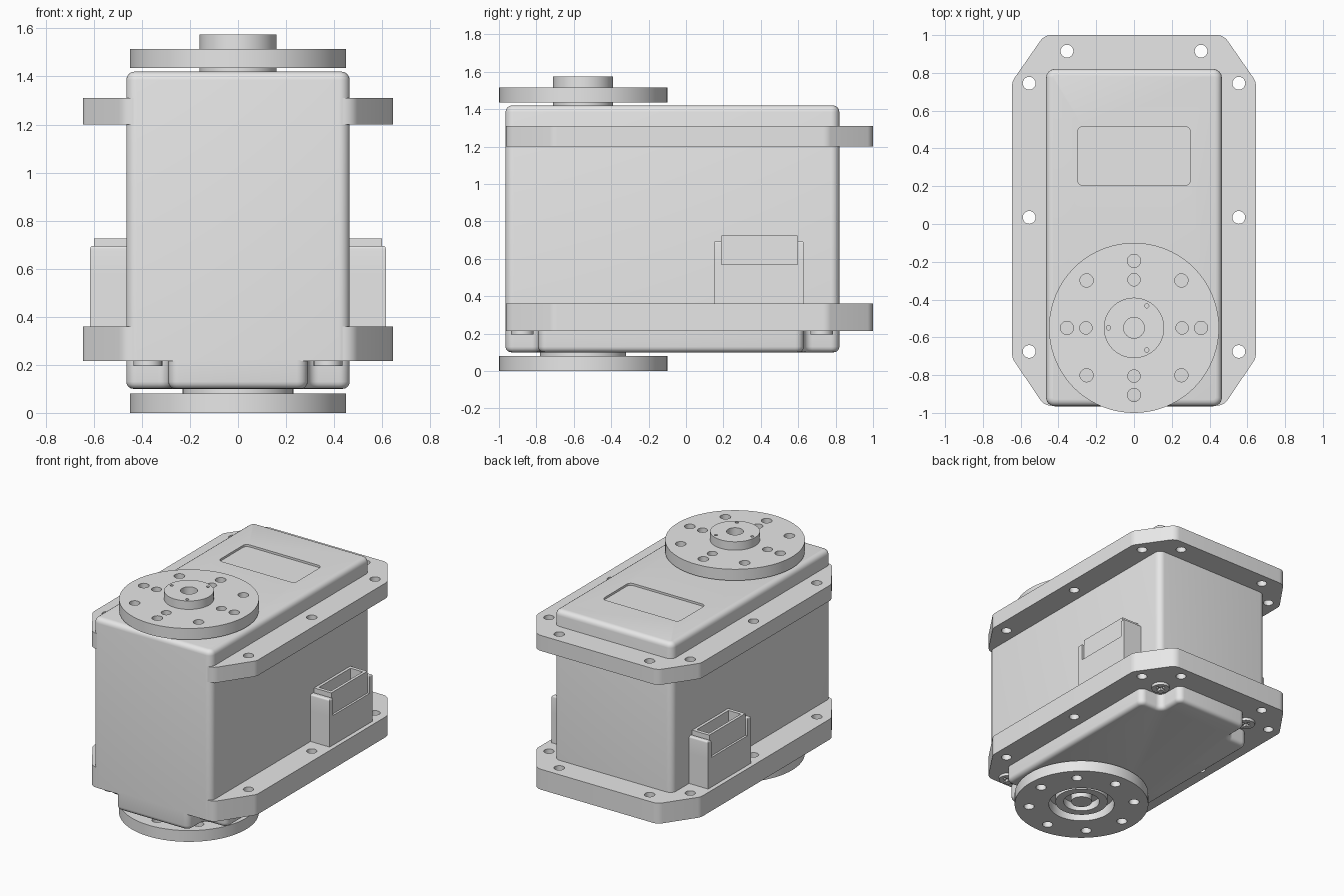
import bpy, bmesh, math
from mathutils import Vector

if "Cube" in bpy.data.objects:
    bpy.data.objects.remove(bpy.data.objects["Cube"])

grey = bpy.data.materials.new("plain_grey")
grey.diffuse_color = (0.8, 0.8, 0.8, 1)
grey.use_nodes = True
grey.node_tree.nodes["Principled BSDF"].inputs["Base Color"].default_value = grey.diffuse_color
AXIS_Y = -0.55  # output shaft position


def finish(name, bm, mirror=False):
    bmesh.ops.remove_doubles(bm, verts=bm.verts, dist=1e-5)
    bmesh.ops.recalc_face_normals(bm, faces=bm.faces)
    me = bpy.data.meshes.new(name)
    bm.to_mesh(me)
    bm.free()
    me.materials.clear()
    me.materials.append(grey)
    me.shade_smooth()
    me.set_sharp_from_angle(angle=math.radians(30))
    ob = bpy.data.objects.new(name, me)
    bpy.context.collection.objects.link(ob)
    if mirror:
        ob.modifiers.new("mirror", 'MIRROR')
    return ob


def circle(x, y, r, n=32):
    return [(x + r * math.cos(i * math.tau / n), y + r * math.sin(i * math.tau / n))
            for i in range(n)]


def ring_of(radius, count, r, start=0.0):
    return [circle(radius * math.cos(start + i * math.tau / count),
                   AXIS_Y + radius * math.sin(start + i * math.tau / count), r, 20)
            for i in range(count)]


def rect(x0, x1, y0, y1):
    return [(x0, y0), (x1, y0), (x1, y1), (x0, y1)]


def rounded(points, r, n=6):
    """Replace each corner, convex or concave, by an arc of radius r."""
    out = []
    for i, p in enumerate(points):
        p = Vector(p)
        u = (Vector(points[i - 1]) - p).normalized()
        v = (Vector(points[(i + 1) % len(points)]) - p).normalized()
        half = u.angle(v) / 2
        t = r / math.tan(half)
        c = p + (u + v).normalized() * (r / math.sin(half))
        a, b = p + u * t - c, p + v * t - c
        a0 = math.atan2(a.y, a.x)
        d = (math.atan2(b.y, b.x) - a0 + math.pi) % math.tau - math.pi
        out += [(c.x + r * math.cos(a0 + d * k / n), c.y + r * math.sin(a0 + d * k / n))
                for k in range(n + 1)]
    return out


def prism(name, outline, z0, z1, top=0, bottom=0, mirror=False):
    """Extruded outline with optional rounded top and bottom rims."""
    bm = bmesh.new()
    low = bm.faces.new([bm.verts.new((x, y, z0)) for x, y in outline])
    geom = bmesh.ops.extrude_face_region(bm, geom=[low], use_keep_orig=True)["geom"]
    bmesh.ops.translate(bm, vec=(0, 0, z1 - z0),
                        verts=[g for g in geom if isinstance(g, bmesh.types.BMVert)])
    bmesh.ops.recalc_face_normals(bm, faces=bm.faces)
    for z, size in ((z0, bottom), (z1, top)):
        if size:
            rim = [e for e in bm.edges if all(abs(v.co.z - z) < 1e-5 for v in e.verts)]
            bmesh.ops.bevel(bm, geom=rim, offset=size, segments=4, profile=0.5,
                            affect='EDGES', clamp_overlap=False)
    return finish(name, bm, mirror)


def plate(name, outlines, z0, z1, mirror=False):
    """Flat plate; the first outline is the rim, the others are through holes."""
    cu = bpy.data.curves.new(name, 'CURVE')
    cu.dimensions, cu.fill_mode, cu.extrude = '2D', 'BOTH', (z1 - z0) / 2
    for pts in outlines:
        sp = cu.splines.new('POLY')
        sp.points.add(len(pts) - 1)
        for q, (x, y) in zip(sp.points, pts):
            q.co = (x, y, 0, 1)
        sp.use_cyclic_u = True
    tmp = bpy.data.objects.new(name + "_tmp", cu)
    bpy.context.collection.objects.link(tmp)
    me = bpy.data.meshes.new_from_object(
        tmp.evaluated_get(bpy.context.evaluated_depsgraph_get()))
    bm = bmesh.new()
    bm.from_mesh(me)
    bmesh.ops.translate(bm, vec=(0, 0, (z0 + z1) / 2), verts=bm.verts)
    bpy.data.objects.remove(tmp)
    bpy.data.curves.remove(cu)
    bpy.data.meshes.remove(me)
    return finish(name, bm, mirror)


# Main housing with a shallow label recess in its top
case = prism("housing", rounded(rect(-0.465, 0.465, -0.965, 0.82), 0.045), 0.22, 1.42, top=0.035)
cutter = prism("label_recess_cutter", rounded(rect(-0.3, 0.3, 0.205, 0.515), 0.03), 1.405, 1.5)
cutter.hide_render = True
cut = case.modifiers.new("recess", 'BOOLEAN')
cut.operation, cut.solver, cut.object = 'DIFFERENCE', 'EXACT', cutter
baked = bpy.data.meshes.new_from_object(
    case.evaluated_get(bpy.context.evaluated_depsgraph_get()))
case.modifiers.clear()
case.data = baked
baked.materials.clear()
baked.materials.append(grey)
baked.shade_smooth()
baked.set_sharp_from_angle(angle=math.radians(30))
bpy.data.objects.remove(cutter)

# Bottom cover, a rectangle with the four corners cut away for screws
half = [(0.29, -0.965), (0.29, -0.79), (0.465, -0.79),
        (0.465, 0.63), (0.29, 0.63), (0.29, 0.82)]
cover = half + [(-x, y) for x, y in reversed(half)]
prism("bottom_cover", rounded(cover, 0.045), 0.10, 0.23, bottom=0.03)

# Two mounting flanges with aligned bolt holes
half = [(0.475, -0.962), (0.645, -0.71), (0.645, 0.755), (0.475, 1.0)]
rim = rounded(half + [(-x, y) for x, y in reversed(half)], 0.07)
bolts = [circle(s * x, y, 0.034, 20) for s in (-1, 1)
         for x, y in ((0.355, 0.915), (0.555, 0.745), (0.555, 0.035), (0.555, -0.675))]
plate("lower_flange", [rim] + bolts, 0.215, 0.36)
plate("upper_flange", [rim] + bolts, 1.2, 1.31)

# Cross-head screws in the corner pockets
w, s = 0.035, 0.009
for label, y in (("front", -0.875), ("back", 0.725)):
    cross = [(s, s), (s, w), (-s, w), (-s, s), (-w, s), (-w, -s),
             (-s, -s), (-s, -w), (s, -w), (s, -s), (w, -s), (w, s)]
    plate(label + "_cover_screw",
          [circle(0.375, y, 0.06), [(0.375 + a, y + b) for a, b in cross]],
          0.195, 0.225, mirror=True)

# Top output horn, neck and hub
plate("top_horn", [circle(0, AXIS_Y, 0.45, 96)] + ring_of(0.355, 8, 0.035)
      + ring_of(0.255, 4, 0.033), 1.435, 1.515)
prism("top_neck", circle(0, AXIS_Y, 0.16, 64), 1.41, 1.44)
plate("top_hub", [circle(0, AXIS_Y, 0.16, 64), circle(0, AXIS_Y, 0.055)]
      + ring_of(0.135, 3, 0.011, math.pi), 1.51, 1.575)

# Bottom idler horn, neck, bearing ring and pin
plate("bottom_horn", [circle(0, AXIS_Y, 0.45, 96), circle(0, AXIS_Y, 0.22, 64)]
      + ring_of(0.355, 8, 0.035), 0.0, 0.08)
prism("bottom_neck", circle(0, AXIS_Y, 0.23, 64), 0.075, 0.11)
plate("bearing_ring", [circle(0, AXIS_Y, 0.175, 64), circle(0, AXIS_Y, 0.12, 48)], 0.02, 0.08)
prism("bearing_pin", circle(0, AXIS_Y, 0.07), 0.02, 0.08)

# Side connectors: base, two posts and an open-topped socket
prism("connector_base", rect(0.455, 0.615, 0.15, 0.63), 0.35, 0.57, mirror=True)
prism("connector_front_post", rect(0.455, 0.615, 0.15, 0.19), 0.57, 0.695, top=0.012, mirror=True)
prism("connector_back_post", rect(0.455, 0.615, 0.595, 0.63), 0.57, 0.695, top=0.012, mirror=True)
plate("connector_socket", [rect(0.455, 0.60, 0.19, 0.595), rect(0.485, 0.58, 0.215, 0.57)],
      0.565, 0.725, mirror=True)
